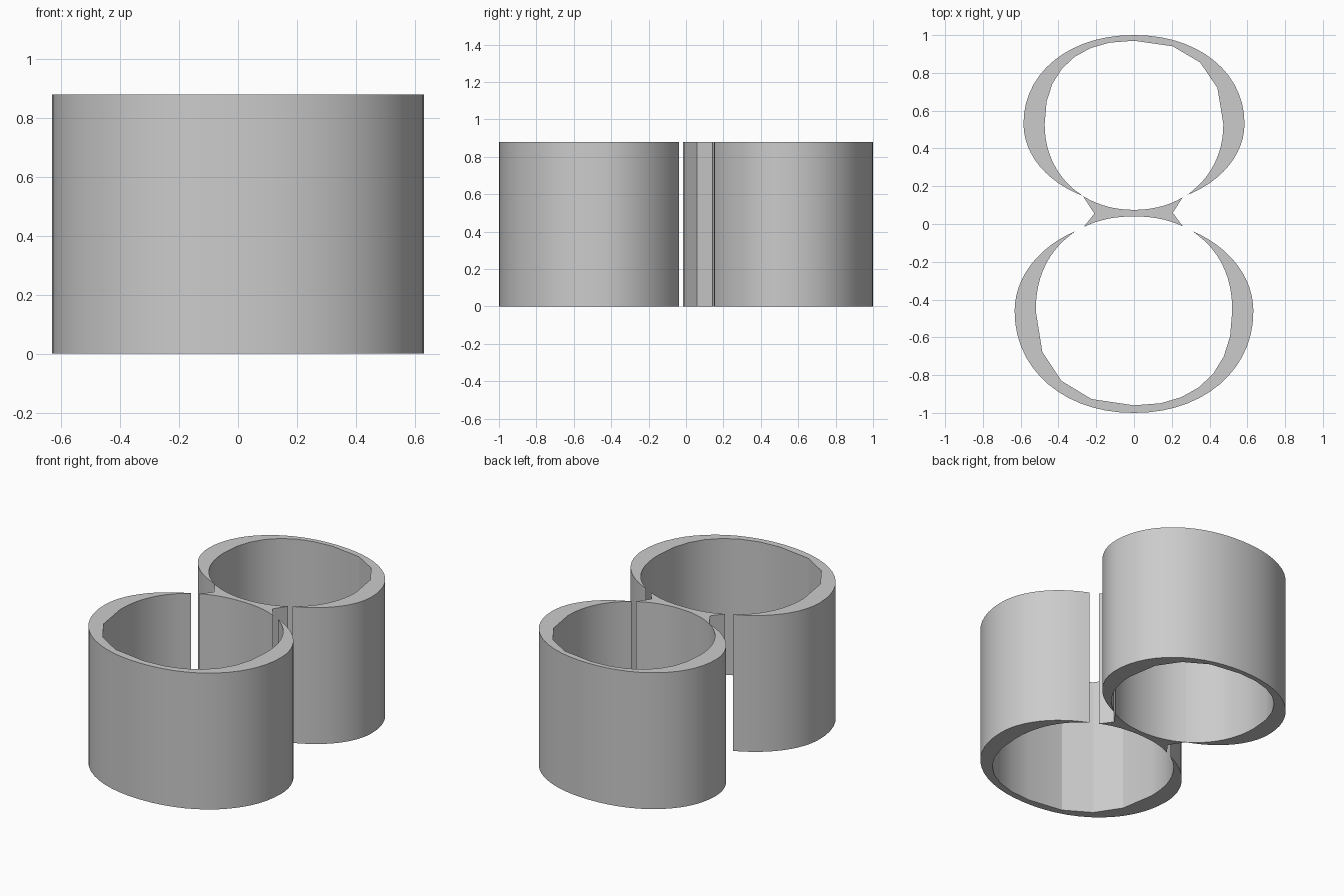
import bpy
import bmesh
from math import acos, cos, sin, pi

HEIGHT = 0.88

cube = bpy.data.objects.get("Cube")
if cube:
    bpy.data.objects.remove(cube, do_unlink=True)

grey = bpy.data.materials.new("plain grey")
grey.use_nodes = True
colour = (0.6, 0.6, 0.6, 1)
grey.diffuse_color = colour
grey.node_tree.nodes["Principled BSDF"].inputs["Base Color"].default_value = colour


def quarter(rx, ry, n, steps, tip=0.0):
    """Superellipse arc from the widest point up to x = tip."""
    end = acos((tip / rx) ** (n / 2))
    arc = []
    for i in range(steps + 1):
        t = end * i / steps
        arc.append((rx * abs(cos(t)) ** (2 / n), ry * abs(sin(t)) ** (2 / n)))
    return arc


def flip(arc, sx, sy):
    return [(sx * x, sy * y) for x, y in arc]


def open_loop(rx, ry_gap, ry_far, n_gap, n_far, tips, steps, left_steps):
    """Path from the left tip, round the far side, to the right tip."""
    left_tip = flip(quarter(rx, ry_gap, n_gap, 12, tips[0]), -1, 1)[::-1]
    left_far = flip(quarter(rx, ry_far, n_far, left_steps), -1, -1)
    right_far = flip(quarter(rx, ry_far, n_far, steps), 1, -1)[::-1]
    right_tip = quarter(rx, ry_gap, n_gap, 12, tips[1])
    return left_tip + left_far[1:] + right_far[1:] + right_tip[1:]


def extrude_profile(name, points):
    bm = bmesh.new()
    face = bm.faces.new([bm.verts.new((x, y, 0)) for x, y in points])
    top = bmesh.ops.extrude_face_region(bm, geom=[face])["geom"]
    verts = [v for v in top if isinstance(v, bmesh.types.BMVert)]
    bmesh.ops.translate(bm, verts=verts, vec=(0, 0, HEIGHT))
    bmesh.ops.recalc_face_normals(bm, faces=bm.faces)
    mesh = bpy.data.meshes.new(name)
    bm.to_mesh(mesh)
    bm.free()
    mesh.materials.append(grey)
    obj = bpy.data.objects.new(name, mesh)
    bpy.context.collection.objects.link(obj)
    bpy.ops.object.select_all(action="DESELECT")
    obj.select_set(True)
    bpy.context.view_layer.objects.active = obj
    bpy.ops.object.shade_smooth_by_angle(angle=pi / 11)


def ring(name, centre_y, turn, outer, inner):
    """Crescent-walled open ring; turn = -1 rotates it half a turn."""
    points = outer + inner[1:-1][::-1]
    extrude_profile(name, [(turn * x, turn * y + centre_y) for x, y in points])


# Front ring, open towards the bridge
FRONT_Y, BACK_Y = -0.46, 0.53
tips = (0.31, 0.31)
ring("front_ring", FRONT_Y, 1,
     open_loop(0.632, 0.485, 0.54, 2, 2.1, tips, 14, 14),
     open_loop(0.52, 0.5, 0.5, 2.2, 2.3, tips, 7, 4))

# Back ring, joined to the bridge on one side only
tips = (0.283, 0.27)
ring("back_ring", BACK_Y, -1,
     open_loop(0.585, 0.43, 0.47, 2, 2.1, tips, 14, 14),
     open_loop(0.473, 0.455, 0.44, 2.1, 2.3, tips, 7, 4))

# Bridge between the rings, hollowed on both faces and notched at both ends
back_arc = flip(quarter(0.473, 0.455, 2.1, 10, 0.258), 1, -1)
front_arc = quarter(0.52, 0.5, 2.2, 10, 0.262)


def span(radii, tip_left, tip_right, centre_y, side):
    rx, ry, n = radii
    count = 16
    xs = [tip_left + (tip_right - tip_left) * i / count for i in range(count + 1)]
    return [(x, centre_y + side * ry * (1 - (abs(x) / rx) ** n) ** (1 / n)) for x in xs]


upper = span((0.473, 0.455, 2.1), -0.27, 0.258, BACK_Y, -1)
lower = span((0.52, 0.5, 2.2), -0.266, 0.258, FRONT_Y, 1)
upper[0] = (-0.27, 0.148)
extrude_profile("bridge", upper + [(0.205, 0.06)] + lower[::-1] + [(-0.21, 0.055)])
